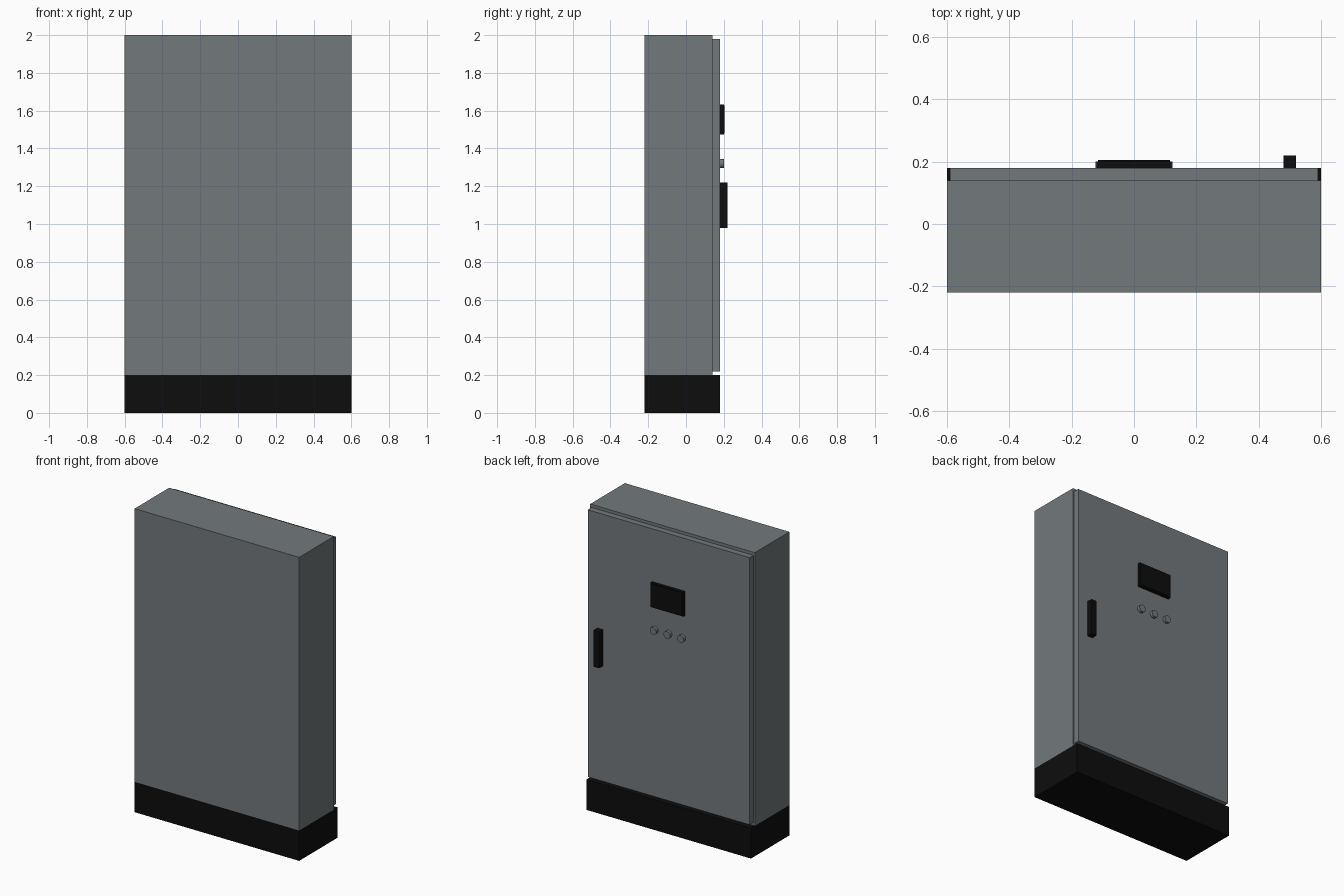
import bpy
import math

cube = bpy.data.objects.get("Cube")
if cube:
    bpy.data.objects.remove(cube, do_unlink=True)


def material(name, rgb):
    mat = bpy.data.materials.new(name)
    mat.use_nodes = True
    colour = (*rgb, 1.0)
    mat.diffuse_color = colour
    mat.node_tree.nodes["Principled BSDF"].inputs["Base Color"].default_value = colour
    return mat


grey = material("slate grey", (0.17, 0.19, 0.20))
black = material("black", (0.004, 0.004, 0.004))


def box(name, x, y, z, mat):
    """Box spanning the given (low, high) range on each axis."""
    spans = (x, y, z)
    bpy.ops.mesh.primitive_cube_add(size=1, location=[(a + b) / 2 for a, b in spans])
    obj = bpy.context.object
    obj.name = name
    obj.scale = [b - a for a, b in spans]
    bpy.ops.object.transform_apply(location=False, rotation=False, scale=True)
    obj.data.materials.append(mat)
    return obj


back, seam, door_face = -0.22, 0.14, 0.18

# Plinth, cabinet and inset door
box("plinth", (-0.6, 0.6), (back, door_face), (0, 0.2), black)
box("cabinet_body", (-0.6, 0.6), (back, seam), (0.2, 2), grey)
box("door", (-0.59, 0.59), (seam, door_face), (0.22, 1.98), grey)

# Display and its bezel
box("display_bezel", (-0.12, 0.12), (door_face, 0.2), (1.473, 1.633), black)
box("display_panel", (-0.115, 0.115), (0.2, 0.205), (1.478, 1.628), black)

# Door handle
box("door_handle", (0.48, 0.52), (door_face, 0.22), (0.98, 1.22), black)

# Row of round push buttons
for i in (-1, 0, 1):
    bpy.ops.mesh.primitive_cylinder_add(
        vertices=16, radius=0.024, depth=0.02,
        location=(i * 0.1, door_face + 0.01, 1.32), rotation=(math.pi / 2, 0, 0))
    button = bpy.context.object
    button.name = f"push_button_{i + 2}"
    button.data.materials.append(grey)
    bpy.ops.object.shade_smooth_by_angle(angle=math.radians(30))
